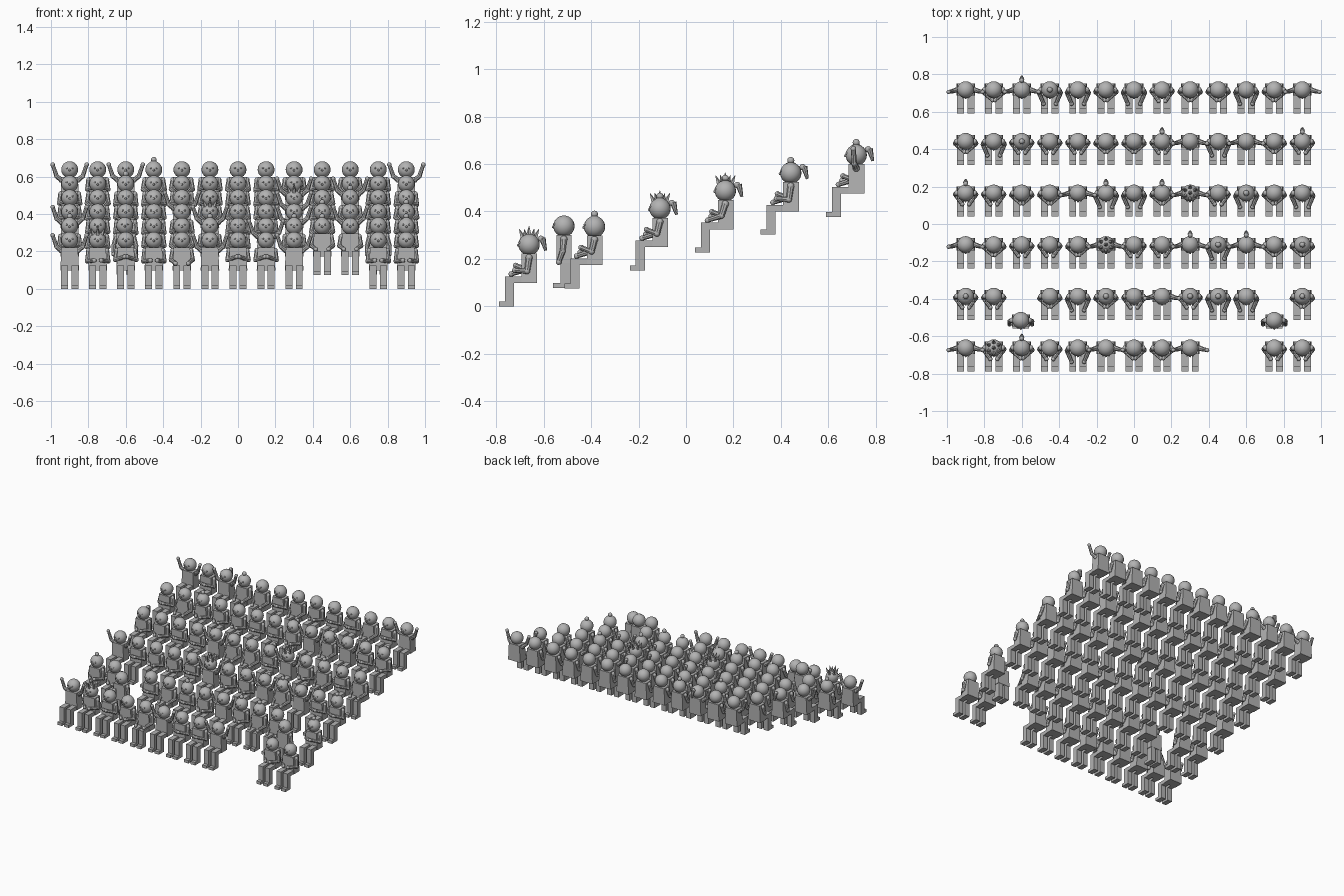
import bpy, bmesh, random
from mathutils import Matrix, Vector

random.seed(4)
cube = bpy.data.objects.get("Cube")
if cube:
    bpy.data.objects.remove(cube)

gray = bpy.data.materials.new("plain_gray")
gray.use_nodes = True
gray.diffuse_color = (0.45, 0.45, 0.45, 1)
gray.node_tree.nodes["Principled BSDF"].inputs["Base Color"].default_value = (0.45, 0.45, 0.45, 1)


def box(bm, x, y, z, top=1.0):
    """Box from (min, max) ranges; the top can taper in width."""
    size = Vector((x[1] - x[0], y[1] - y[0], z[1] - z[0]))
    mid = Vector((x[0] + x[1], y[0] + y[1], z[0] + z[1])) / 2
    verts = bmesh.ops.create_cube(bm, size=1)["verts"]
    for v in verts:
        k = top if v.co.z > 0 else 1
        v.co = mid + Vector((v.co.x * size.x * k, v.co.y * size.y, v.co.z * size.z))


def ball(bm, centre, r, scale=(1, 1, 1), seg=20, rings=12):
    m = Matrix.Translation(centre) @ Matrix.Diagonal((*scale, 1))
    verts = bmesh.ops.create_uvsphere(bm, u_segments=seg, v_segments=rings, radius=r, matrix=m)["verts"]
    for v in verts:
        for f in v.link_faces:
            f.smooth = True


def rod(bm, a, b, r1, r2, seg=8):
    a, b = Vector(a), Vector(b)
    d = b - a
    m = Matrix.Translation((a + b) / 2) @ d.to_track_quat("Z", "Y").to_matrix().to_4x4()
    bmesh.ops.create_cone(bm, cap_ends=True, segments=seg, radius1=r1, radius2=r2,
                          depth=d.length, matrix=m)


def part(name, build):
    bm = bmesh.new()
    build(bm)
    me = bpy.data.meshes.new(name)
    bm.to_mesh(me)
    bm.free()
    me.materials.append(gray)
    return me


# Bodies
def seated_body(bm):
    box(bm, (-.05, .05), (-.032, .034), (.098, .222), .88)
    rod(bm, (0, 0, .215), (0, 0, .235), .018, .018)
    for s in (-1, 1):
        x = sorted((s * .009, s * .046))
        box(bm, x, (-.102, -.02), (.098, .126))
        box(bm, x, (-.102, -.064), (.0, .11))
        box(bm, x, (-.127, -.064), (.0, .021))


def standing_body(bm):
    box(bm, (-.048, .048), (-.032, .032), (.105, .222), .9)
    rod(bm, (0, 0, .215), (0, 0, .235), .018, .018)
    for s in (-1, 1):
        x = sorted((s * .006, s * .044))
        box(bm, x, (-.014, .03), (.0, .11))
        box(bm, x, (-.045, .03), (.0, .021))


# Head with small eyes and nose
def head(bm):
    ball(bm, (0, 0, .26), .045)
    ball(bm, (0, -.045, .257), .006, seg=8, rings=6)
    for s in (-1, 1):
        ball(bm, (s * .016, -.041, .268), .005, seg=8, rings=6)


# Arm poses: shoulder, elbow, hand on one side, mirrored to the other
def arms(shoulder, elbow, hand):
    def build(bm):
        for s in (-1, 1):
            a, b, c = [Vector((s * p[0], p[1], p[2])) for p in (shoulder, elbow, hand)]
            rod(bm, a, b, .014, .012)
            rod(bm, b, c, .012, .010)
            ball(bm, a, .015, seg=8, rings=6)
            ball(bm, b, .0125, seg=8, rings=6)
            ball(bm, c, .012, seg=8, rings=6)
    return build


# Hair
def bun(bm):
    ball(bm, (0, 0, .281), .03, (1, 1, .9), 12, 8)
    ball(bm, (0, 0, .313), .015, seg=12, rings=8)


def ponytail(bm):
    ball(bm, (0, .05, .285), .013, seg=10, rings=8)
    rod(bm, (0, .056, .287), (0, .07, .235), .014, .006)


def spiky_hair(bm):
    rod(bm, (0, 0, .295), (0, 0, .338), .014, .001, 5)
    for i in range(6):
        d = Matrix.Rotation(i * 1.047, 3, "Z") @ Vector((0, 1, 0))
        up = Vector((0, 0, .28))
        rod(bm, up + d * .022, up + d * .042 + Vector((0, 0, .046)), .015, .001, 5)


bodies = {"seated": part("seated_body", seated_body), "standing": part("standing_body", standing_body)}
head_mesh = part("head", head)
arm_meshes = {
    "lap": part("lap_arms", arms((.047, 0, .205), (.056, -.008, .148), (.018, -.06, .152))),
    "folded": part("folded_arms", arms((.047, 0, .205), (.056, -.012, .155), (.006, -.056, .172))),
    "knee": part("knee_arms", arms((.047, 0, .205), (.058, -.016, .155), (.034, -.075, .136))),
    "raised": part("raised_arms", arms((.045, 0, .205), (.07, -.008, .225), (.091, -.012, .287))),
    "hanging": part("hanging_arms", arms((.046, 0, .205), (.06, -.005, .155), (.06, -.022, .108))),
}
hair_meshes = {"bun": part("bun", bun), "tail": part("ponytail", ponytail),
               "spiky": part("spiky_hair", spiky_hair)}


def place(name, mesh, loc):
    ob = bpy.data.objects.new(name, mesh)
    ob.location = loc
    bpy.context.scene.collection.objects.link(ob)


def person(tag, loc, body, pose, hair=None):
    place(f"{body}_body_{tag}", bodies[body], loc)
    place(f"head_{tag}", head_mesh, loc)
    place(f"{pose}_arms_{tag}", arm_meshes[pose], loc)
    if hair:
        place(f"{hair}_hair_{tag}", hair_meshes[hair], loc)


# Seat plan, front row first: empty seats, cheering people and hair by column
empty = [(9, 10), (2, 11), (), (), (), ()]
cheering = [(0, 5, 8), (7,), (0, 5, 8, 10), (4, 8), (8, 10), (0, 2, 12)]
hair_plan = [
    {1: "spiky", 2: "tail"},
    {0: "bun", 5: "bun", 8: "bun", 9: "bun", 12: "bun"},
    {5: "spiky", 8: "tail", 9: "bun", 10: "tail", 12: "bun"},
    {0: "tail", 5: "tail", 7: "tail", 8: "spiky", 10: "bun"},
    {2: "bun", 7: "tail", 12: "tail"},
    {2: "tail", 3: "bun"},
]
for row in range(6):
    for col in range(13):
        if col in empty[row]:
            continue
        pose = "raised" if col in cheering[row] else random.choice(("lap", "folded", "knee"))
        loc = (-.9 + .15 * col, -.662 + .276 * row, .0755 * row)
        person(f"{row}_{col}", loc, "seated", pose, hair_plan[row].get(col))

# Two people standing in the aisle between the first rows
for side, x in (("right", -.605), ("left", .75)):
    person(side, (x, -.515, .078), "standing", "hanging")
